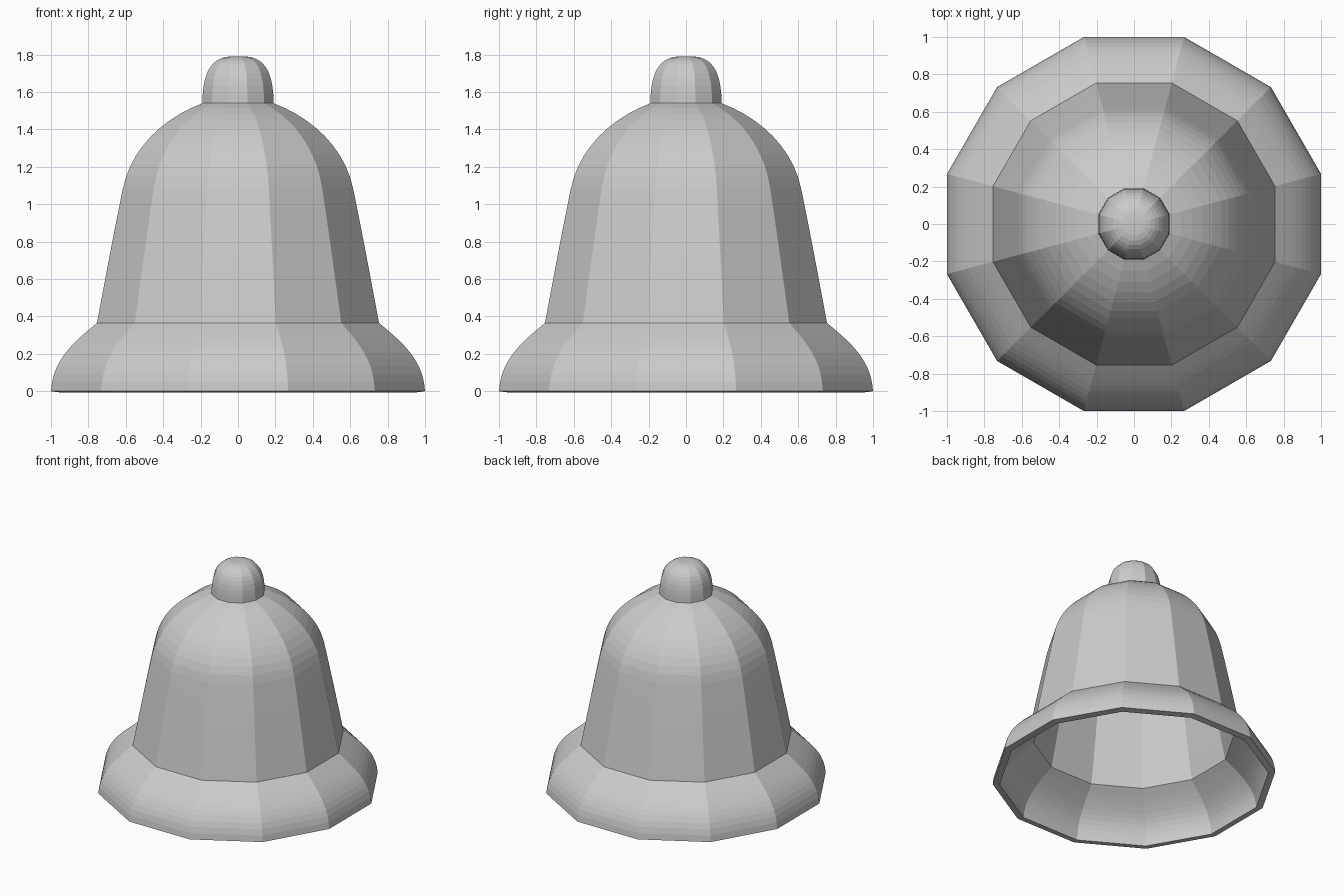
import bpy
import bmesh
import math
from mathutils import Vector, geometry

SIDES = 12
WALL = 0.05

cube = bpy.data.objects.get("Cube")
if cube:
    bpy.data.objects.remove(cube, do_unlink=True)

# Plain light grey metal
metal = bpy.data.materials.new("light_grey")
metal.use_nodes = True
grey = (0.6, 0.6, 0.6, 1)
metal.diffuse_color = grey
metal.node_tree.nodes["Principled BSDF"].inputs["Base Color"].default_value = grey


def curve(start, handle1, handle2, end, count):
    """Points along a Bezier section, as (flat radius, height)."""
    pts = [Vector((r, z, 0)) for r, z in (start, handle1, handle2, end)]
    return [(p.x, p.y) for p in geometry.interpolate_bezier(*pts, count)]


def lathe(name, profile):
    """Turn a bottom-to-top profile into a faceted body closed at the top."""
    bm = bmesh.new()
    widen = 1 / math.cos(math.pi / SIDES)
    rings = []
    for r, z in profile:
        ring = []
        for i in range(SIDES):
            a = math.tau * (i + 0.5) / SIDES
            ring.append(bm.verts.new((r * widen * math.cos(a), r * widen * math.sin(a), z)))
        rings.append(ring)
    for low, high in zip(rings, rings[1:]):
        for i in range(SIDES):
            j = (i + 1) % SIDES
            bm.faces.new((low[i], low[j], high[j], high[i]))
    bm.faces.new(rings[-1])
    mesh = bpy.data.meshes.new(name)
    bm.to_mesh(mesh)
    bm.free()
    mesh.materials.append(metal)
    obj = bpy.data.objects.new(name, mesh)
    bpy.context.collection.objects.link(obj)
    return obj


# Hollow bell: flared lip, tapering waist, rounded shoulder
lip = curve((1, 0), (0.99, 0.17), (0.88, 0.26), (0.754, 0.365), 11)
waist = curve((0.754, 0.365), (0.71, 0.6), (0.66, 0.87), (0.615, 1.086), 7)
shoulder = curve((0.615, 1.086), (0.57, 1.3), (0.40, 1.46), (0.19, 1.54), 11)
bell = lathe("bell_body", lip + waist[1:] + shoulder[1:])
shell = bell.modifiers.new("wall", "SOLIDIFY")
shell.thickness = WALL
shell.offset = -1
shell.use_even_offset = True

# Domed knob on the crown
knob = curve((0.19, 1.54), (0.19, 1.71), (0.14, 1.79), (0.03, 1.79), 11)
lathe("top_knob", knob)
